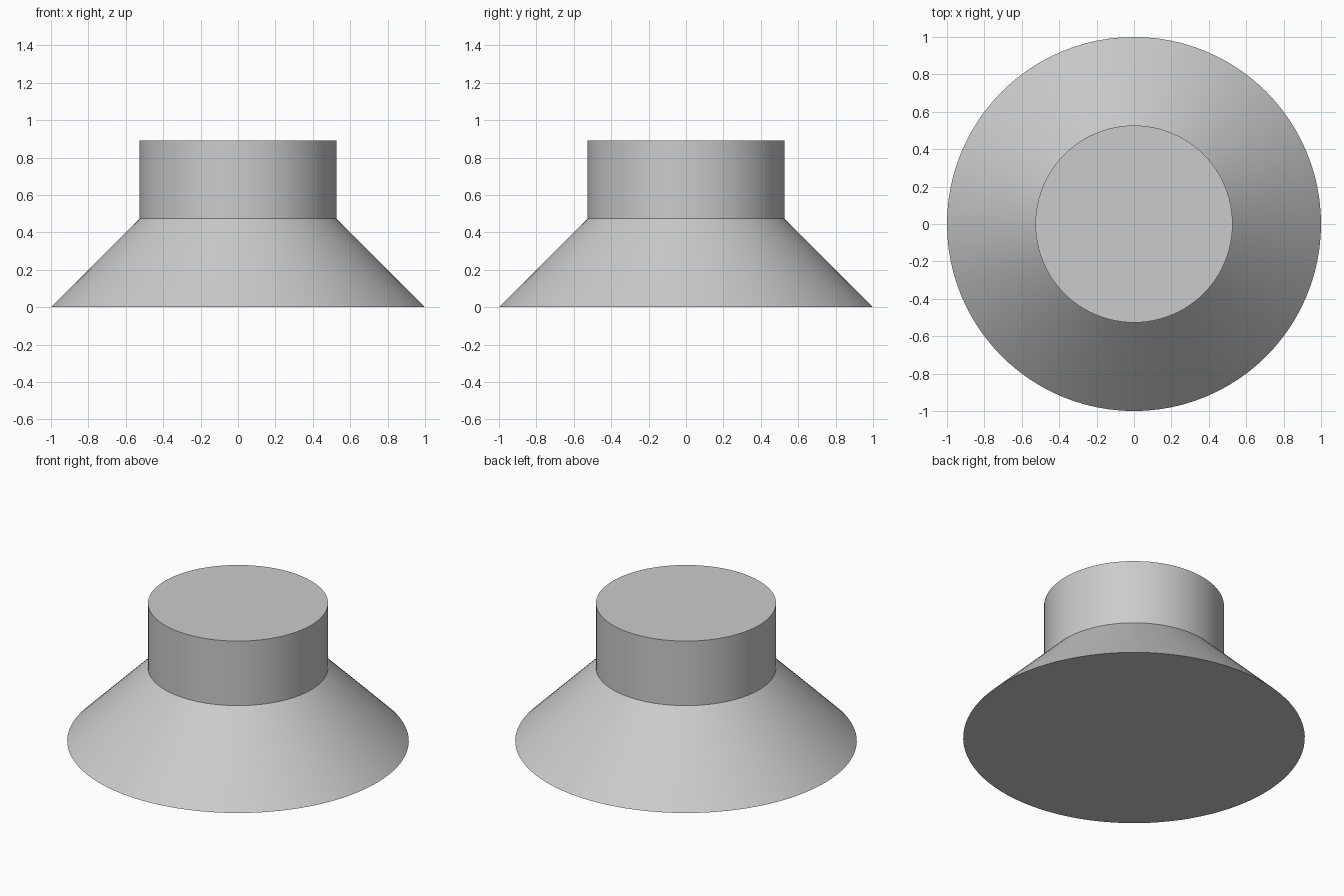
import bpy
import bmesh
from math import cos, sin, tau, radians

cube = bpy.data.objects.get("Cube")
if cube:
    bpy.data.objects.remove(cube, do_unlink=True)

SIDES = 96
# Radius and height of each ring, from the floor up
PROFILE = [(1.0, 0.0), (0.527, 0.473), (0.527, 0.89)]

grey = bpy.data.materials.new("light_grey")
grey.use_nodes = True
colour = (0.6, 0.6, 0.6, 1)
grey.diffuse_color = colour
grey.node_tree.nodes["Principled BSDF"].inputs["Base Color"].default_value = colour


def lathe(name, profile, material):
    """Closed solid turned about the z axis, with flat end caps."""
    bm = bmesh.new()
    rings = [[bm.verts.new((r * cos(tau * i / SIDES), r * sin(tau * i / SIDES), z))
              for i in range(SIDES)] for r, z in profile]
    for low, high in zip(rings, rings[1:]):
        for i in range(SIDES):
            j = (i + 1) % SIDES
            bm.faces.new((low[i], low[j], high[j], high[i]))
    bm.faces.new(rings[0][::-1])
    bm.faces.new(rings[-1])
    mesh = bpy.data.meshes.new(name)
    bm.to_mesh(mesh)
    bm.free()
    mesh.materials.append(material)
    obj = bpy.data.objects.new(name, mesh)
    bpy.context.collection.objects.link(obj)
    bpy.ops.object.select_all(action="DESELECT")
    obj.select_set(True)
    bpy.context.view_layer.objects.active = obj
    bpy.ops.object.shade_smooth_by_angle(angle=radians(30))
    return obj


# Flared skirt and straight neck in one solid
lathe("flared_base_with_neck", PROFILE, grey)
